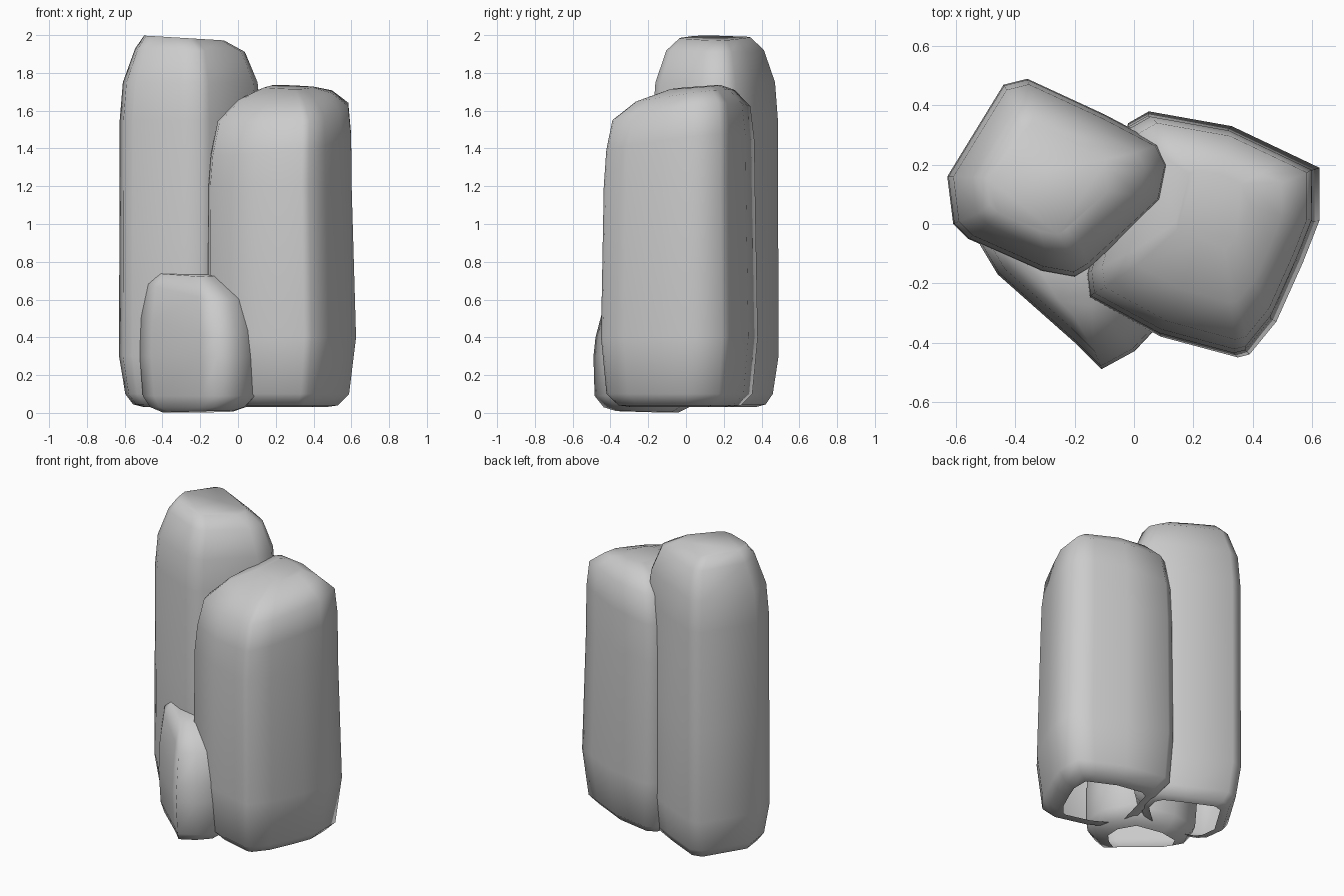
import bpy, bmesh


def rock(name, outline, centre, rings):
    """Loft a plan outline through rings of (z, scale, dx, dy, tilt_x, tilt_y); underside open."""
    cx, cy = centre
    bm = bmesh.new()
    loops = []
    for z, s, dx, dy, tx, ty in rings:
        loop = []
        for x, y in outline:
            u, v = (x - cx) * s, (y - cy) * s
            loop.append(bm.verts.new((cx + u + dx, cy + v + dy, z + tx * u + ty * v)))
        loops.append(loop)
    n = len(outline)
    # outlines run counter-clockwise, so these faces point outwards
    for a, b in zip(loops, loops[1:]):
        for i in range(n):
            j = (i + 1) % n
            bm.faces.new((a[i], a[j], b[j], b[i]))
    bm.faces.new(loops[-1])
    for f in bm.faces:
        f.smooth = True
    me = bpy.data.meshes.new(name)
    bm.to_mesh(me)
    bm.free()
    ob = bpy.data.objects.new(name, me)
    bpy.context.collection.objects.link(ob)
    return ob


# Tall rear-left pillar
rock("tall_rock",
     [(-0.61, 0.0), (-0.56, -0.05), (-0.31, -0.16), (-0.2, -0.18), (-0.15, -0.15),
      (0.1, 0.08), (0.125, 0.2), (0.09, 0.27), (-0.1, 0.37), (-0.36, 0.49),
      (-0.44, 0.47), (-0.63, 0.16)],
     (-0.26, 0.15),
     [(0.03, 0.64, 0, 0, 0, 0), (0.045, 0.8, 0, 0, 0, 0), (0.1, 0.91, 0, 0, 0, 0),
      (0.3, 1.0, 0, 0, 0, 0), (0.9, 0.995, 0, 0, 0, 0), (1.55, 0.99, 0, 0, 0, 0),
      (1.75, 0.945, 0, 0, 0, 0), (1.92, 0.77, 0, 0, -0.03, 0),
      (1.985, 0.56, -0.03, 0, -0.06, 0)])

# Broad right-hand pillar with a tilted crown
rock("broad_rock",
     [(-0.16, -0.17), (-0.15, -0.25), (0.09, -0.38), (0.35, -0.45), (0.39, -0.44),
      (0.48, -0.33), (0.57, -0.13), (0.625, 0.01), (0.625, 0.19), (0.52, 0.24),
      (0.33, 0.33), (0.05, 0.38), (-0.02, 0.34)],
     (0.24, -0.03),
     [(0.03, 0.6, -0.01, 0, 0, 0), (0.04, 0.78, -0.01, 0, 0, 0),
      (0.1, 0.93, -0.01, 0, 0, 0), (0.4, 1.0, 0, 0, 0, 0),
      (1.2, 0.965, -0.01, 0, 0, 0), (1.42, 0.945, -0.005, 0.005, 0.1, 0.1),
      (1.59, 0.88, 0.005, 0.01, 0.08, 0.13), (1.68, 0.63, 0.015, 0.03, 0.04, 0.13),
      (1.725, 0.32, 0.03, 0.08, -0.02, 0.08)])

# Small front boulder, sloping down to the front
rock("small_rock",
     [(-0.52, -0.07), (-0.46, -0.17), (-0.2, -0.4), (-0.11, -0.49), (0.0, -0.43),
      (0.085, -0.34), (0.095, -0.18), (0.0, 0.0), (-0.28, 0.06), (-0.47, 0.03)],
     (-0.21, -0.19),
     [(0.005, 0.6, 0, 0, 0.01, -0.02), (0.03, 0.82, 0, 0, 0, 0),
      (0.09, 0.98, 0.01, 0, 0, 0), (0.3, 1.0, 0, 0, 0, 0),
      (0.48, 0.98, 0, 0.005, 0, 0.27), (0.65, 0.86, -0.01, 0.02, -0.06, 0.2),
      (0.735, 0.56, -0.05, 0.05, 0, 0.08)])
